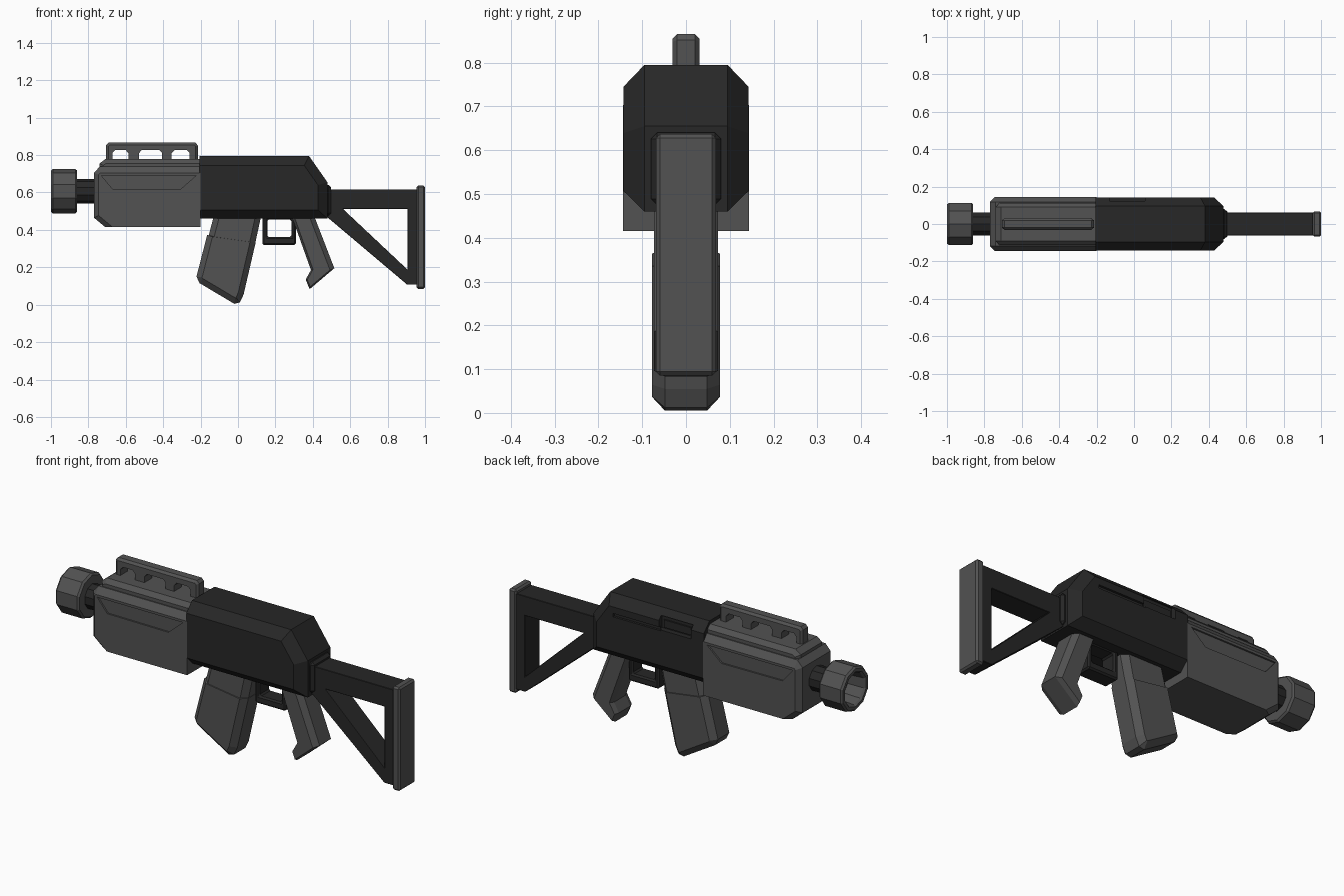
import bpy, bmesh, math
from mathutils import Vector

if "Cube" in bpy.data.objects:
    bpy.data.objects.remove(bpy.data.objects["Cube"])


def material(name, v):
    m = bpy.data.materials.new(name)
    m.diffuse_color = (v, v, v, 1)
    m.use_nodes = True
    m.node_tree.nodes["Principled BSDF"].inputs["Base Color"].default_value = m.diffuse_color
    return m


DARK, GREY = material("dark", 0.02), material("grey", 0.085)


def finish(name, bm, mat):
    bmesh.ops.recalc_face_normals(bm, faces=bm.faces[:])
    me = bpy.data.meshes.new(name)
    bm.to_mesh(me)
    bm.free()
    ob = bpy.data.objects.new(name, me)
    bpy.context.collection.objects.link(ob)
    if mat:
        me.materials.append(mat)
    return ob


def inset(pts, dist):
    """Move each edge of a profile inward by its own distance."""
    n = len(pts)
    p = [Vector(q) for q in pts]
    area = sum(p[i].x * p[(i + 1) % n].y - p[i].y * p[(i + 1) % n].x for i in range(n))
    s = 1 if area > 0 else -1
    lines = []
    for i in range(n):
        d = (p[(i + 1) % n] - p[i]).normalized()
        lines.append((p[i] + Vector((-d.y, d.x)) * s * dist[i], d))
    out = []
    for i in range(n):
        (a, d), (b, e) = lines[i - 1], lines[i]
        t = ((b.x - a.x) * e.y - (b.y - a.y) * e.x) / (d.x * e.y - d.y * e.x)
        out.append(tuple(a + d * t))
    return out


def slab(name, pts, half, mat=None, dist=None, flat=None, y=0):
    """Side profile (x, z) extruded across y; optional chamfered cheeks."""
    levels = [(-half, pts), (half, pts)]
    if dist:
        if not isinstance(dist, (list, tuple)):
            dist = [dist] * len(pts)
        ins = inset(pts, dist)
        levels = [(-half, ins), (-flat, pts), (flat, pts), (half, ins)]
    bm = bmesh.new()
    rings = [[bm.verts.new((a, y + w, b)) for a, b in ring] for w, ring in levels]
    n = len(pts)
    for r, q in zip(rings, rings[1:]):
        for i in range(n):
            j = (i + 1) % n
            bm.faces.new((r[i], r[j], q[j], q[i]))
    bm.faces.new(rings[0])
    bm.faces.new(rings[-1])
    return finish(name, bm, mat)


def rect(x0, x1, z0, z1):
    return [(x0, z0), (x1, z0), (x1, z1), (x0, z1)]


def apply(ob, kind, **props):
    m = ob.modifiers.new(kind, kind)
    for k, v in props.items():
        setattr(m, k, v)
    bpy.context.view_layer.objects.active = ob
    bpy.ops.object.modifier_apply(modifier=m.name)


def cut(ob, cutter):
    apply(ob, 'BOOLEAN', operation='DIFFERENCE', object=cutter, solver='EXACT')
    bpy.data.objects.remove(cutter)


def bevel(ob, w):
    apply(ob, 'BEVEL', width=w, segments=1, limit_method='ANGLE', angle_limit=math.radians(25))


def lathe(name, prof, mat, sides=10, z=0.607):
    """Revolve (x, radius) points around the bore axis."""
    bm = bmesh.new()
    rings = []
    for x, r in prof:
        rings.append([bm.verts.new((x, r * math.sin(2 * math.pi * k / sides),
                                    z + r * math.cos(2 * math.pi * k / sides)))
                      for k in range(sides)])
    for a, b in zip(rings, rings[1:]):
        for k in range(sides):
            j = (k + 1) % sides
            bm.faces.new((a[k], a[j], b[j], b[k]))
    bm.faces.new(rings[0])
    bm.faces.new(rings[-1])
    return finish(name, bm, mat)


# Muzzle with hollow mouth, and barrel
lathe("muzzle", [(-0.90, 0.08), (-0.99, 0.085), (-1.0, 0.093), (-1.0, 0.11), (-0.99, 0.119),
                 (-0.87, 0.119), (-0.86, 0.11), (-0.86, 0.03)], GREY)
lathe("barrel", [(-0.88, 0.065), (-0.74, 0.065)], DARK)

# Handguard with sunken side panels
guard = slab("handguard", [(-0.2, 0.415), (-0.71, 0.415), (-0.77, 0.465), (-0.77, 0.705),
                           (-0.74, 0.738), (-0.2, 0.738)],
             0.144, GREY, [0.001, 0.025, 0.025, 0.025, 0.035, 0], 0.118)
for s in (-1, 1):
    cut(guard, slab("panel_cutter", [(-0.73, 0.69), (-0.67, 0.618), (-0.31, 0.615), (-0.225, 0.69)],
                    0.02, y=s * 0.155))

# Stepped top cover of the handguard
slab("handguard_top", [(-0.2, 0.72), (-0.74, 0.72), (-0.74, 0.755), (-0.71, 0.778), (-0.2, 0.778)],
     0.112, GREY, [0, 0.02, 0.02, 0.022, 0], 0.09)

# Sight rail on posts
rail = slab("top_rail", [(-0.705, 0.765), (-0.215, 0.765), (-0.215, 0.852), (-0.228, 0.866),
                         (-0.692, 0.866), (-0.705, 0.852)], 0.031, GREY,
            [0.001, 0.012, 0.012, 0.012, 0.012, 0.012], 0.02)
for a, b in ((-0.672, -0.585), (-0.53, -0.405), (-0.355, -0.258)):
    cut(rail, slab("window_cutter", [(a, 0.77), (b, 0.77), (b, 0.81), (b - 0.015, 0.826),
                                     (a + 0.015, 0.826), (a, 0.81)], 0.1))

# Receiver, chamfered all round, with ejection port and bolt slot on the back
receiver = slab("receiver", [(-0.205, 0.46), (0.478, 0.46), (0.478, 0.655), (0.38, 0.795), (-0.205, 0.795)],
                0.143, DARK, [0.047, 0.05, 0.05, 0.05, 0], 0.095)
cut(receiver, slab("port_cutter", rect(-0.13, 0.06, 0.697, 0.765), 0.03, y=0.145))
cut(receiver, slab("slot_cutter", rect(0.05, 0.33, 0.692, 0.71), 0.02, y=0.151))
slab("bolt", rect(-0.115, 0.045, 0.705, 0.745), 0.01, DARK, y=0.113)

# Magazine in two sections
slab("magazine_lower", [(-0.165, 0.372), (-0.222, 0.15), (-0.205, 0.115), (-0.02, 0.005), (0.01, 0.012),
                        (0.03, 0.055), (0.095, 0.335)],
     0.078, GREY, [0.03, 0.025, 0.03, 0.03, 0.03, 0.03, 0.004], 0.048)
slab("magazine_upper", [(-0.128, 0.48), (-0.162, 0.35), (0.088, 0.31), (0.125, 0.48)],
     0.073, GREY, [0.03, 0.001, 0.03, 0.001], 0.045)

# Trigger guard frame
tg = slab("trigger_guard", rect(0.13, 0.31, 0.32, 0.48), 0.045, DARK)
cut(tg, slab("guard_cutter", rect(0.157, 0.285, 0.362, 0.455), 0.2))
bevel(tg, 0.008)

# Pistol grip
slab("pistol_grip", [(0.285, 0.48), (0.39, 0.185), (0.362, 0.135), (0.383, 0.083), (0.515, 0.195),
                     (0.405, 0.48)],
     0.073, GREY, [0.012, 0.008, 0.008, 0.008, 0.025, 0.001], 0.048)

# Skeleton stock with collar and butt plate
stock = slab("stock_frame", [(0.46, 0.617), (0.965, 0.617), (0.965, 0.107), (0.905, 0.107), (0.475, 0.47)],
             0.062, DARK)
cut(stock, slab("stock_cutter", [(0.56, 0.513), (0.907, 0.513), (0.907, 0.187)], 0.2))
bevel(stock, 0.012)
bevel(slab("stock_collar", rect(0.46, 0.498, 0.475, 0.64), 0.08, DARK), 0.014)
bevel(slab("butt_plate", rect(0.955, 1.0, 0.085, 0.637), 0.068, GREY), 0.009)
